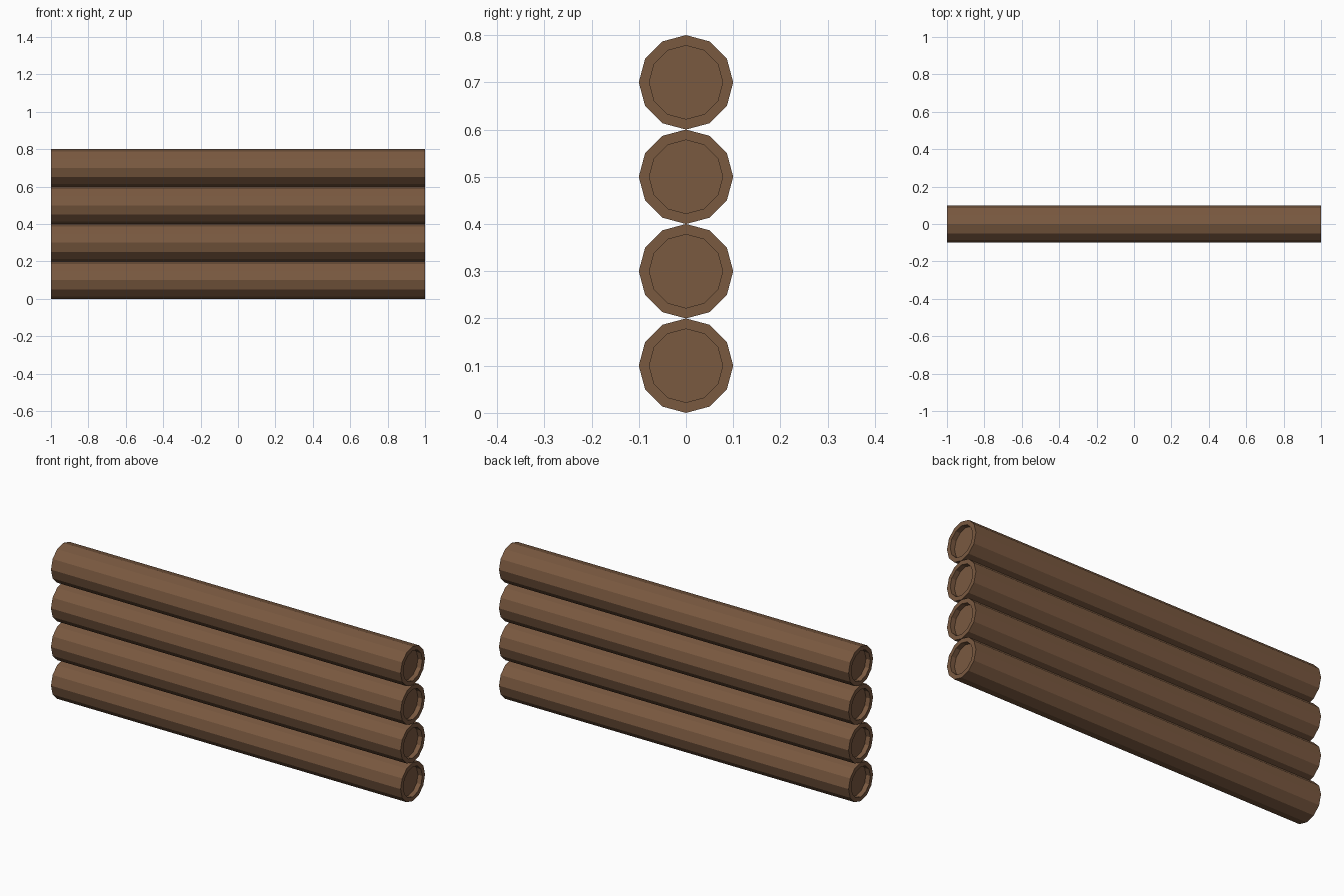
import bpy, bmesh, math
from mathutils import Matrix

if "Cube" in bpy.data.objects:
    bpy.data.objects.remove(bpy.data.objects["Cube"])

# Single bark colour
bark = bpy.data.materials.new("brown_bark")
bark.diffuse_color = (0.195, 0.100, 0.051, 1)
bark.use_nodes = True
bark.node_tree.nodes["Principled BSDF"].inputs["Base Color"].default_value = bark.diffuse_color

R, LENGTH, SIDES = 0.1, 2.0, 12
RIM, DEPTH = 0.023, 0.025


def make_log(name, z):
    """Twelve-sided log along x with a rim and shallow recess at both ends."""
    bm = bmesh.new()
    bmesh.ops.create_cone(bm, cap_ends=True, segments=SIDES, radius1=R, radius2=R,
                          depth=LENGTH, matrix=Matrix.Rotation(math.pi / 2, 4, 'Y'))
    for cap in [f for f in bm.faces if len(f.verts) == SIDES]:
        side = 1 if cap.calc_center_median().x > 0 else -1
        # Flat rim, then the pushed-in end face
        bmesh.ops.inset_region(bm, faces=[cap], thickness=RIM * math.cos(math.pi / SIDES))
        inner = bmesh.ops.extrude_face_region(bm, geom=[cap])["geom"]
        bmesh.ops.delete(bm, geom=[cap], context='FACES_ONLY')
        verts = [v for v in inner if isinstance(v, bmesh.types.BMVert)]
        bmesh.ops.translate(bm, verts=verts, vec=(-side * DEPTH, 0, 0))
    bmesh.ops.recalc_face_normals(bm, faces=bm.faces)
    mesh = bpy.data.meshes.new(name)
    bm.to_mesh(mesh)
    bm.free()
    mesh.materials.append(bark)
    obj = bpy.data.objects.new(name, mesh)
    obj.location.z = z
    bpy.context.collection.objects.link(obj)


# Stack of four logs
for i in range(4):
    make_log(f"log_{i + 1}", R + 2 * R * i)
